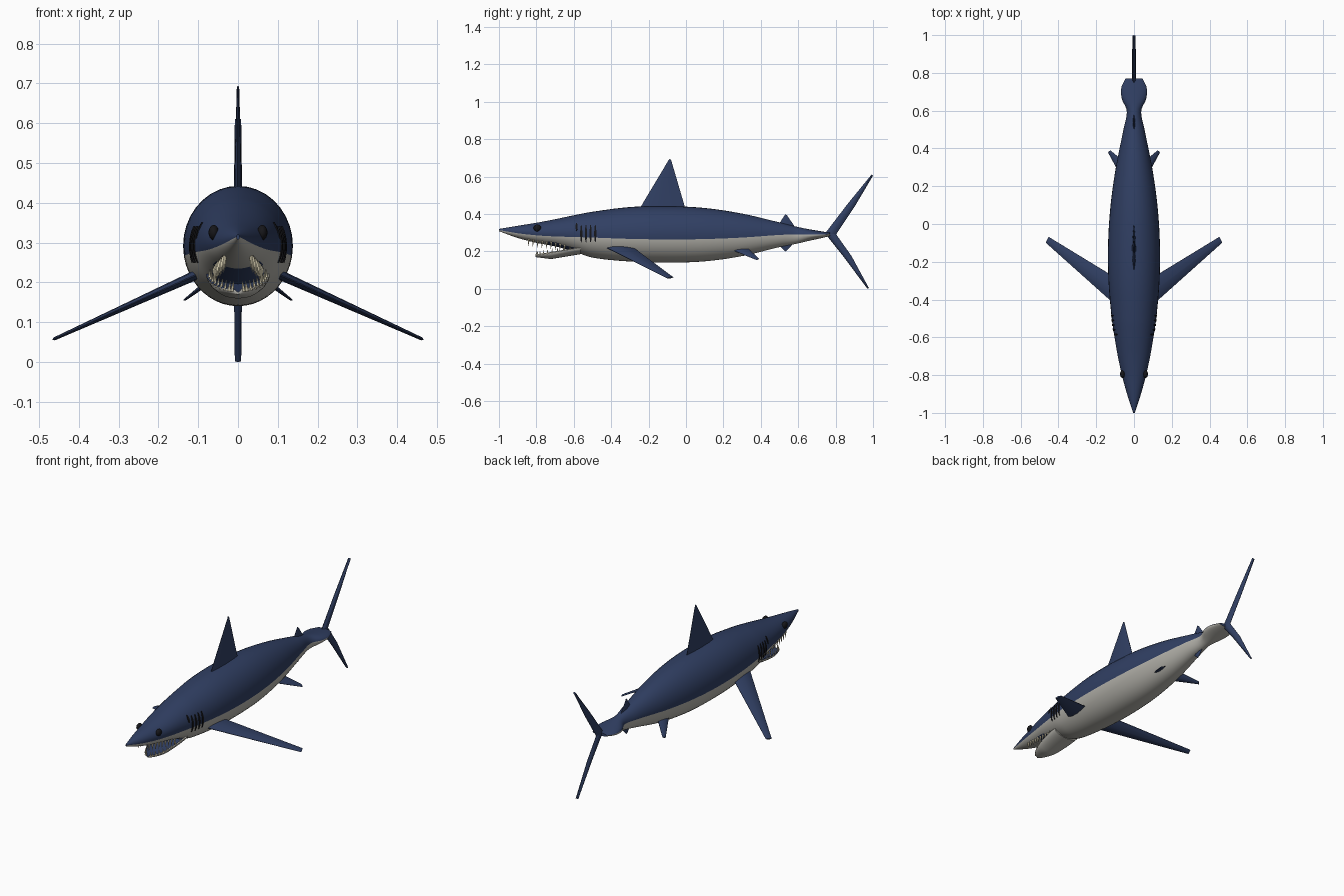
import bpy, bmesh, math
from mathutils import Vector, Matrix

if bpy.data.objects.get("Cube"):
    bpy.data.objects.remove(bpy.data.objects["Cube"], do_unlink=True)


def material(name, rgb):
    m = bpy.data.materials.new(name)
    m.use_nodes = True
    color = (*rgb, 1)
    m.diffuse_color = color
    m.node_tree.nodes["Principled BSDF"].inputs["Base Color"].default_value = color
    return m


BLUE = material("deep blue skin", (0.03, 0.05, 0.125))
GREY = material("pale grey belly", (0.45, 0.44, 0.4))
CREAM = material("cream teeth", (0.75, 0.68, 0.48))
BLACK = material("black", (0.008, 0.008, 0.01))


def finish(name, bm, mats, angle=40):
    bmesh.ops.recalc_face_normals(bm, faces=bm.faces[:])
    mesh = bpy.data.meshes.new(name)
    bm.to_mesh(mesh)
    bm.free()
    for m in mats:
        mesh.materials.append(m)
    mesh.shade_smooth()
    mesh.set_sharp_from_angle(angle=math.radians(angle))
    obj = bpy.data.objects.new(name, mesh)
    bpy.context.scene.collection.objects.link(obj)
    return obj


def loft(name, rings, mats, rule=None, angle=40):
    """Skin closed rings into a capped solid; rule(column, centre) picks the material."""
    bm = bmesh.new()
    rows = [[bm.verts.new(p) for p in ring] for ring in rings]
    n = len(rows[0])
    for a, b in zip(rows, rows[1:]):
        for j in range(n):
            k = (j + 1) % n
            f = bm.faces.new((a[j], a[k], b[k], b[j]))
            if rule:
                f.material_index = rule(j, f.calc_center_median())
    bm.faces.new(rows[0])
    bm.faces.new(rows[-1])
    return finish(name, bm, mats, angle)


# Body stations: y, top, bottom, half width, colour line
STATIONS = [
    (-1.0, 0.32, 0.308, 0.004, 0.314),
    (-0.9, 0.337, 0.272, 0.037, 0.297),
    (-0.8, 0.353, 0.246, 0.064, 0.286),
    (-0.7, 0.372, 0.227, 0.086, 0.28),
    (-0.6, 0.393, 0.2, 0.103, 0.277),
    (-0.5, 0.412, 0.167, 0.118, 0.274),
    (-0.3, 0.437, 0.146, 0.135, 0.267),
    (-0.1, 0.442, 0.14, 0.137, 0.264),
    (0.1, 0.432, 0.147, 0.124, 0.266),
    (0.3, 0.402, 0.175, 0.096, 0.274),
    (0.5, 0.355, 0.223, 0.056, 0.288),
    (0.6, 0.33, 0.243, 0.038, 0.291),
    (0.66, 0.318, 0.257, 0.064, 0.291),
    (0.72, 0.308, 0.27, 0.068, 0.291),
    (0.77, 0.3, 0.282, 0.045, 0.292),
]


def station(y):
    """Catmull-Rom blend of the stations, with uneven spacing."""
    S = STATIONS
    i = max(k for k in range(len(S) - 1) if S[k][0] <= y or k == 0)
    a, b = S[i], S[i + 1]
    p, q = S[max(i - 1, 0)], S[min(i + 2, len(S) - 1)]
    d = b[0] - a[0]
    t = (y - a[0]) / d
    out = []
    for c in range(1, 5):
        m0 = (b[c] - p[c]) / (b[0] - p[0]) * d
        m1 = (q[c] - a[c]) / (q[0] - a[0]) * d
        out.append((2*t**3 - 3*t*t + 1) * a[c] + (t**3 - 2*t*t + t) * m0
                   + (3*t*t - 2*t**3) * b[c] + (t**3 - t*t) * m1)
    return out


def skin(y, angle, scale=1):
    top, bottom, w, _ = station(y)
    return Vector((scale * w * math.cos(angle), y,
                   (top + bottom) / 2 + scale * (top - bottom) / 2 * math.sin(angle)))


def height_angle(y, z):
    top, bottom, _, _ = station(y)
    return math.asin(max(-0.95, min(0.95, (2 * z - top - bottom) / (top - bottom))))


# Body: blue back above the colour line, grey belly, blue mouth roof
HALF = 20
body_rings = []
for i in range(89):
    y = -1 + 1.77 * i / 88
    a = height_angle(y, station(y)[3])
    up = [a + (math.pi - 2 * a) * j / HALF for j in range(HALF)]
    down = [math.pi - a + (math.pi + 2 * a) * j / HALF for j in range(HALF)]
    body_rings.append([skin(y, g) for g in up + down])


def body_rule(j, c):
    mouth = -0.74 < c.y < -0.57 and abs(c.x) < 0.06 and c.z < 0.25
    return 0 if j < HALF or mouth else 1


loft("body", body_rings, [BLUE, GREY], body_rule, 60)

# Lower jaw: open scoop, grey outside and blue inside
JAW = 16


def jaw_shape(t):
    width = 0.08 * math.sqrt(1 - (1 - t) ** 2)
    return -0.805 + 0.24 * t, width, 0.18 + 0.04 * t, 0.035 * min(1, 0.3 + 2 * t)


jaw_rings = []
for i in range(17):
    y, w, rim, depth = jaw_shape(0.004 + 0.996 * (i / 16) ** 1.6)
    arc = [math.pi * j / JAW for j in range(JAW + 1)]
    outer = [(-w * math.cos(g), y, rim - depth * math.sin(g)) for g in arc]
    inner = [(0.92 * w * math.cos(g), y, rim + 0.003 - 0.65 * depth * math.sin(g)) for g in arc]
    jaw_rings.append(outer + inner)
loft("lower_jaw", jaw_rings, [GREY, BLUE], lambda j, c: 0 if j <= JAW else 1, 50)

# Teeth: rows of small cones along both jaws
bm = bmesh.new()


def tooth(root, length, radius, lean):
    tip = Vector((lean[0], lean[1], lean[2])).normalized()
    turn = tip.to_track_quat("Z", "Y").to_matrix().to_4x4()
    place = Matrix.Translation(Vector(root) + tip * length / 2) @ turn
    bmesh.ops.create_cone(bm, cap_ends=True, segments=6, radius1=radius,
                          radius2=0.0005, depth=length, matrix=place)


for s in (-1, 1):
    for i in range(9):
        y = -0.84 + 0.024 * i
        root = skin(y, -math.radians(50), 0.96)
        tooth((s * root.x, y, root.z), 0.038, 0.006, (0, -0.1, -1))
    for i in range(9):
        y, w, rim, _ = jaw_shape(0.02 + 0.75 * (i / 8) ** 1.6)
        tooth((s * w * 0.94, y, rim - 0.004), 0.026, 0.005, (-0.15 * s, 0, 1))
finish("teeth", bm, [CREAM])


# Fins: lens-shaped sections given as leading edge, trailing edge, half thickness
def fin(name, sections):
    span = Vector(sections[-1][0]) - Vector(sections[0][0])
    profile = [(0, 0.12), (0.2, 0.8), (0.5, 1), (0.8, 0.6), (1, 0.1)]
    rings = []
    for lead, trail, thick in sections:
        lead, trail = Vector(lead), Vector(trail)
        n = (trail - lead).cross(span).normalized() * thick
        upper = [lead.lerp(trail, t) + n * h for t, h in profile]
        lower = [lead.lerp(trail, t) - n * h for t, h in reversed(profile)]
        rings.append(upper + lower)
    loft(name, rings, [BLUE])


def upright_fin(name, *sections):
    fin(name, [((0, *lead), (0, *trail), thick) for lead, trail, thick in sections])


upright_fin("dorsal_fin", ((-0.265, 0.4), (0.005, 0.4), 0.011),
            ((-0.09, 0.693), (-0.08, 0.69), 0.003))
upright_fin("second_dorsal_fin", ((0.49, 0.335), (0.59, 0.32), 0.007),
            ((0.53, 0.398), (0.54, 0.393), 0.003))
upright_fin("anal_fin", ((0.49, 0.24), (0.59, 0.26), 0.007),
            ((0.53, 0.2), (0.54, 0.205), 0.003))
upright_fin("upper_tail_lobe", ((0.735, 0.285), (0.795, 0.28), 0.01),
            ((0.865, 0.455), (0.905, 0.445), 0.01), ((0.993, 0.612), (1.0, 0.605), 0.008))
upright_fin("lower_tail_lobe", ((0.74, 0.3), (0.8, 0.295), 0.01),
            ((0.84, 0.175), (0.885, 0.175), 0.01), ((0.97, 0), (0.978, 0.004), 0.008))

for s, side in ((1, "left"), (-1, "right")):
    fin(side + "_pectoral_fin", [
        ((s * 0.08, -0.445, 0.23), (s * 0.08, -0.295, 0.23), 0.013),
        ((s * 0.466, -0.1, 0.056), (s * 0.452, -0.068, 0.062), 0.004)])
    fin(side + "_pelvic_fin", [
        ((s * 0.06, 0.235, 0.212), (s * 0.06, 0.335, 0.212), 0.008),
        ((s * 0.137, 0.378, 0.154), (s * 0.125, 0.39, 0.162), 0.003)])

    # Eye
    bm = bmesh.new()
    bmesh.ops.create_uvsphere(bm, u_segments=16, v_segments=10, radius=0.02)
    bmesh.ops.scale(bm, vec=(0.65, 1, 0.95), verts=bm.verts)
    bmesh.ops.translate(bm, vec=(s * 0.061, -0.795, 0.325), verts=bm.verts)
    finish(side + "_eye", bm, [BLACK])

    # Gill slits hugging the skin
    for i in range(5):
        y = -0.585 + 0.025 * i
        low, high = (0.31, 0.35) if i == 0 else (0.25, 0.34)
        a0, a1 = height_angle(y, low), height_angle(y, high)
        rings = []
        for k in range(9):
            g = a0 + (a1 - a0) * k / 8
            half = 0.002 + 0.004 * math.sin(math.pi * k / 8)
            ring = [skin(y + dy, g, f) for dy, f in
                    ((-half, 0.97), (half, 0.97), (half, 1.025), (-half, 1.025))]
            rings.append([(s * p.x, p.y, p.z) for p in ring])
        loft(f"{side}_gill_slit_{i + 1}", rings, [BLACK])
